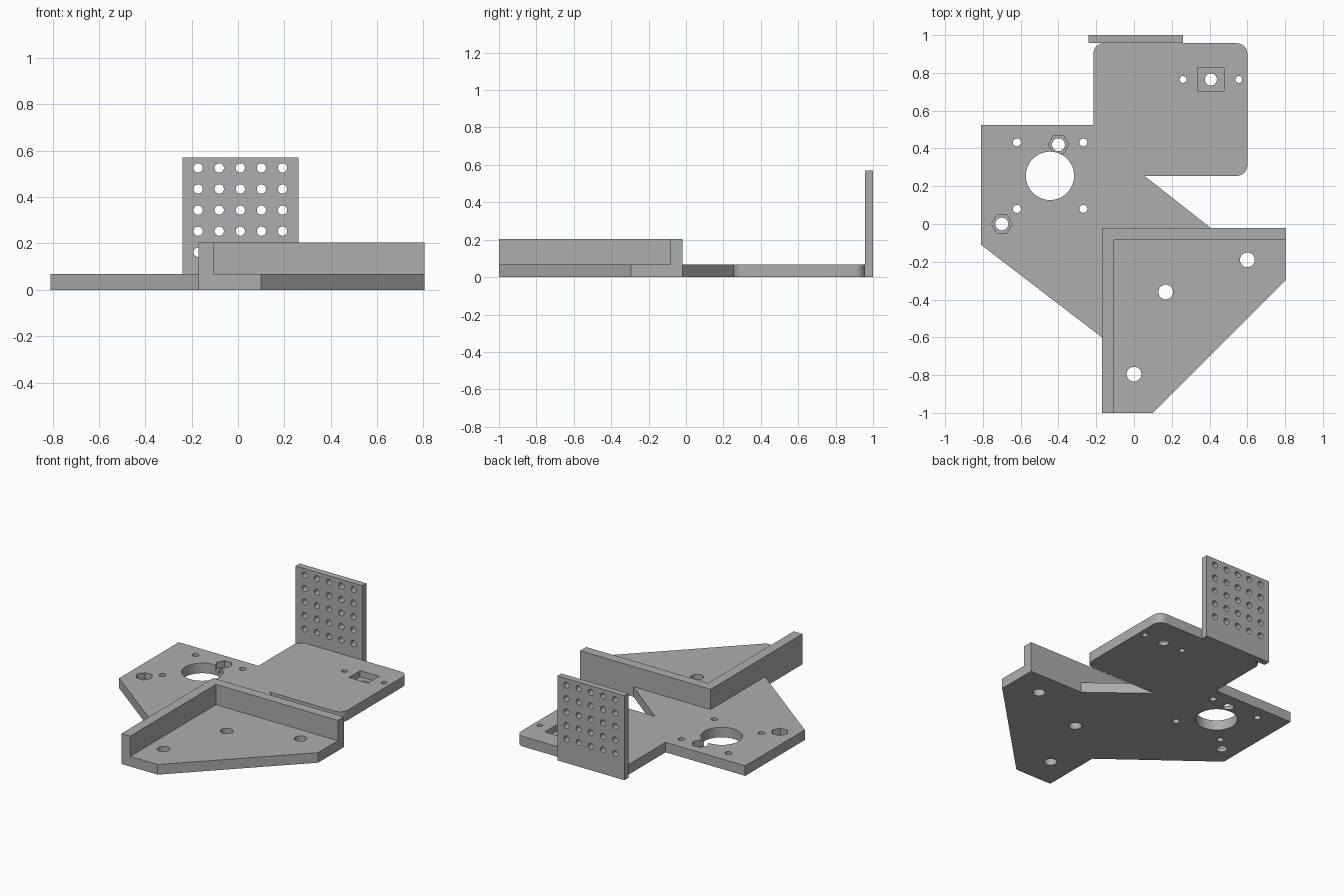
import bpy
import bmesh
from math import cos, sin, pi, radians
from mathutils import Matrix

default = bpy.data.objects.get("Cube")
if default:
    bpy.data.objects.remove(default)

THICK = 0.068
WALL_TOP = 0.205
BACK = 0.957

grey = bpy.data.materials.new("plain grey")
grey.use_nodes = True
grey.diffuse_color = (0.42, 0.42, 0.42, 1)
grey.node_tree.nodes["Principled BSDF"].inputs["Base Color"].default_value = grey.diffuse_color


def add_prism(bm, outline, z0, z1):
    """Extrude a counter-clockwise outline from z0 to z1; return its vertices."""
    low = [bm.verts.new((x, y, z0)) for x, y in outline]
    high = [bm.verts.new((x, y, z1)) for x, y in outline]
    bm.faces.new(low[::-1])
    bm.faces.new(high)
    for i in range(len(low)):
        j = (i + 1) % len(low)
        bm.faces.new((low[i], low[j], high[j], high[i]))
    return low + high


def ring(x, y, r, sides=32):
    return [(x + r * cos(2 * pi * i / sides), y + r * sin(2 * pi * i / sides)) for i in range(sides)]


def rect(x0, x1, y0, y1):
    return [(x0, y0), (x1, y0), (x1, y1), (x0, y1)]


def corner(x, y, start, r=0.055, steps=8):
    """Quarter arc centred at x, y beginning at the given angle in degrees."""
    return [(x + r * cos(a), y + r * sin(a))
            for a in (radians(start + 90 * i / steps) for i in range(steps + 1))]


def make_object(name, bm):
    mesh = bpy.data.meshes.new(name)
    bm.to_mesh(mesh)
    bm.free()
    mesh.materials.append(grey)
    obj = bpy.data.objects.new(name, mesh)
    bpy.context.collection.objects.link(obj)
    return obj


def combine(obj, helper, operation):
    """Apply a boolean with the helper, then discard the helper."""
    helper.hide_render = True
    mod = obj.modifiers.new("boolean", 'BOOLEAN')
    mod.operation = operation
    mod.solver = 'EXACT'
    mod.use_self = True
    mod.object = helper
    bpy.context.view_layer.objects.active = obj
    bpy.ops.object.modifier_apply(modifier=mod.name)
    bpy.data.objects.remove(helper)


def finish(obj):
    bpy.ops.object.select_all(action='DESELECT')
    obj.select_set(True)
    bpy.context.view_layer.objects.active = obj
    bpy.ops.object.shade_smooth_by_angle(angle=radians(30))


# Base plate with rounded rear platform
r = 0.055
outline = [(-0.81, -0.11), (-0.17, -0.6), (-0.17, -1), (0.1, -1), (0.805, -0.295),
           (0.805, -0.02), (0.405, -0.02), (0.055, 0.255)]
outline += corner(0.6 - r, 0.255 + r, -90)
outline += corner(0.6 - r, BACK - r, 0)
outline += corner(-0.215 + r, BACK - r, 90)
outline += [(-0.215, 0.525), (-0.81, 0.525)]
bm = bmesh.new()
add_prism(bm, outline, 0, THICK)
base = make_object("base_plate", bm)

# L-shaped raised walls
bm = bmesh.new()
add_prism(bm, [(-0.17, -1), (-0.105, -1), (-0.105, -0.085), (0.805, -0.085),
               (0.805, -0.02), (-0.17, -0.02)], 0, WALL_TOP)
combine(base, make_object("corner_walls", bm), 'UNION')

# Through holes: motor opening, its screws, mounting holes, switch holes
holes = [(-0.445, 0.255, 0.128), (0.6, -0.19, 0.039), (0.168, -0.36, 0.039), (0, -0.795, 0.039),
         (0.407, 0.765, 0.032), (0.26, 0.765, 0.018), (0.555, 0.765, 0.018)]
holes += [(x, y, 0.021) for x in (-0.62, -0.268) for y in (0.08, 0.432)]
nuts = [(-0.7, 0), (-0.4, 0.42)]
holes += [(x, y, 0.034) for x, y in nuts]
bm = bmesh.new()
for x, y, radius in holes:
    add_prism(bm, ring(x, y, radius, 48 if radius > 0.1 else 32), -0.1, 0.1)
combine(base, make_object("hole_cutter", bm), 'DIFFERENCE')

# Hexagonal nut pockets and square switch pocket
bm = bmesh.new()
for x, y in nuts:
    add_prism(bm, ring(x, y, 0.054, 6), 0.025, 0.1)
add_prism(bm, rect(0.335, 0.477, 0.705, 0.825), 0.025, 0.1)
combine(base, make_object("pocket_cutter", bm), 'DIFFERENCE')
finish(base)

# Upright perforated panel
bm = bmesh.new()
add_prism(bm, rect(-0.24, 0.26, BACK, 1), 0, 0.57)
panel = make_object("perforated_panel", bm)
bm = bmesh.new()
for i in range(5):
    for j in range(5):
        hole = add_prism(bm, ring(0, 0, 0.02, 24), -0.1, 0.1)
        place = Matrix.Translation((0.01 + 0.091 * (i - 2), 1, 0.344 + 0.091 * (j - 2)))
        bmesh.ops.transform(bm, matrix=place @ Matrix.Rotation(pi / 2, 4, 'X'), verts=hole)
combine(panel, make_object("grid_cutter", bm), 'DIFFERENCE')
finish(panel)
